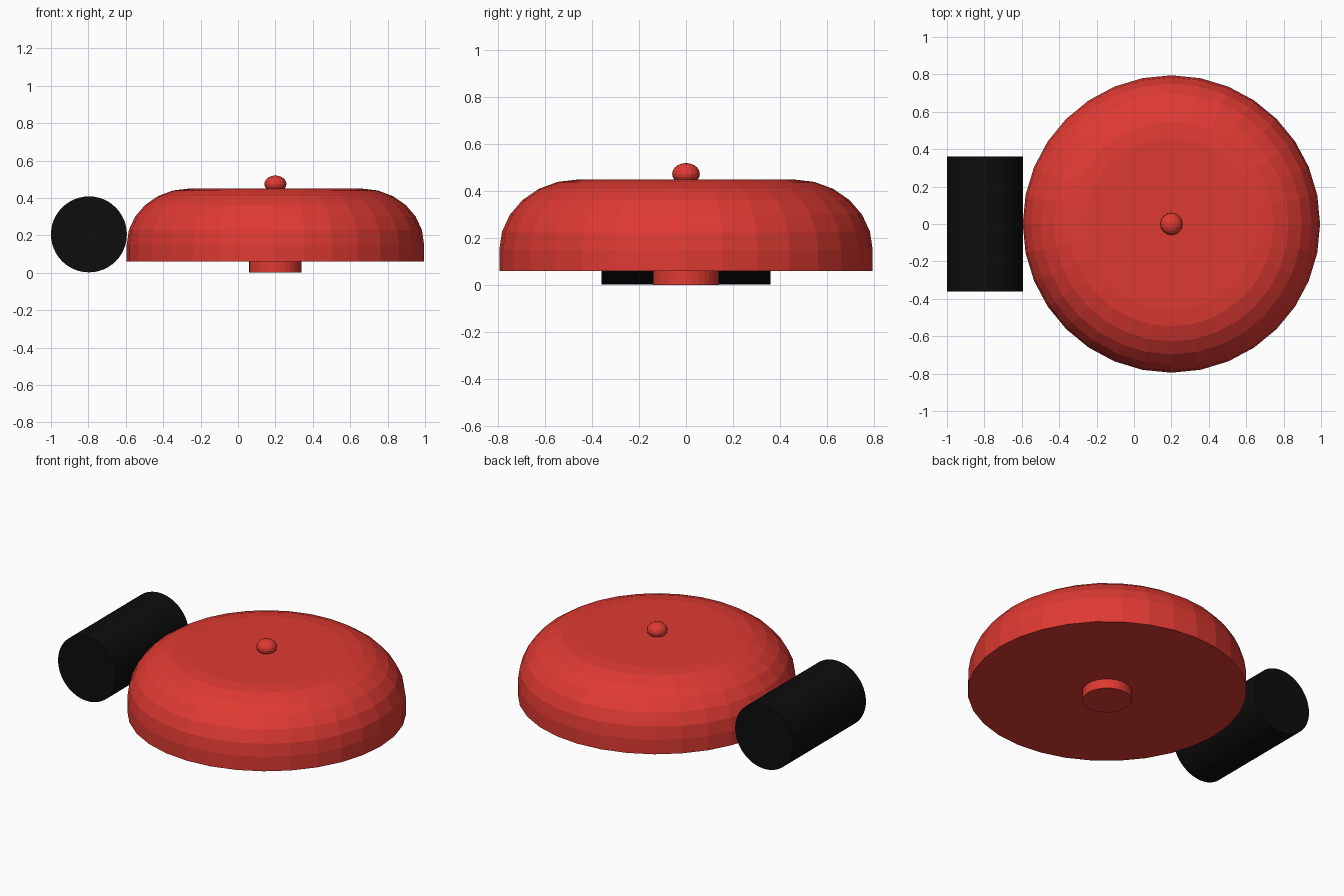
import bpy, bmesh, math
from mathutils import Matrix

if "Cube" in bpy.data.objects:
    bpy.data.objects.remove(bpy.data.objects["Cube"])


def material(name, rgb):
    m = bpy.data.materials.new(name)
    m.diffuse_color = (*rgb, 1)
    m.use_nodes = True
    m.node_tree.nodes["Principled BSDF"].inputs["Base Color"].default_value = m.diffuse_color
    return m


RED = material("bell_red", (0.74, 0.042, 0.032))
BLACK = material("coil_black", (0.004, 0.004, 0.004))


def lathe(name, profile, mat, location, sides=32, rotation=(0, 0, 0)):
    """Closed flat-shaded solid of revolution from (radius, z) points, bottom to top."""
    bm = bmesh.new()
    rings = []
    for r, z in profile:
        rings.append([bm.verts.new((r * math.cos(2 * math.pi * i / sides),
                                    r * math.sin(2 * math.pi * i / sides), z))
                      for i in range(sides)])
    for a, b in zip(rings, rings[1:]):
        for i in range(sides):
            j = (i + 1) % sides
            bm.faces.new((a[i], a[j], b[j], b[i]))
    bm.faces.new(rings[0][::-1])
    bm.faces.new(rings[-1])
    mesh = bpy.data.meshes.new(name)
    bm.to_mesh(mesh)
    bm.free()
    mesh.materials.append(mat)
    ob = bpy.data.objects.new(name, mesh)
    ob.location = location
    ob.rotation_euler = rotation
    bpy.context.collection.objects.link(ob)
    return ob


# gong: straight rim, elliptical shoulder, flat top
gong = [(0.795, 0.06)]
for k in range(7):
    a = math.radians(15 * k)
    gong.append((0.46 + 0.335 * math.cos(a), 0.15 + 0.30 * math.sin(a)))
lathe("gong", gong, RED, (0.2, 0, 0))

# mounting boss under the gong
lathe("mounting_boss", [(0.14, 0), (0.14, 0.08)], RED, (0.2, 0, 0))

# centre knob on top
bm = bmesh.new()
bmesh.ops.create_uvsphere(bm, u_segments=16, v_segments=10, radius=1,
                          matrix=Matrix.Diagonal((0.059, 0.059, 0.046, 1)))
mesh = bpy.data.meshes.new("centre_knob")
bm.to_mesh(mesh)
bm.free()
mesh.materials.append(RED)
knob = bpy.data.objects.new("centre_knob", mesh)
knob.location = (0.2, 0, 0.474)
bpy.context.collection.objects.link(knob)

# black coil housing lying along y
lathe("coil_housing", [(0.203, -0.36), (0.203, 0.36)], BLACK, (-0.797, 0, 0.205),
      sides=48, rotation=(math.pi / 2, 0, 0))
